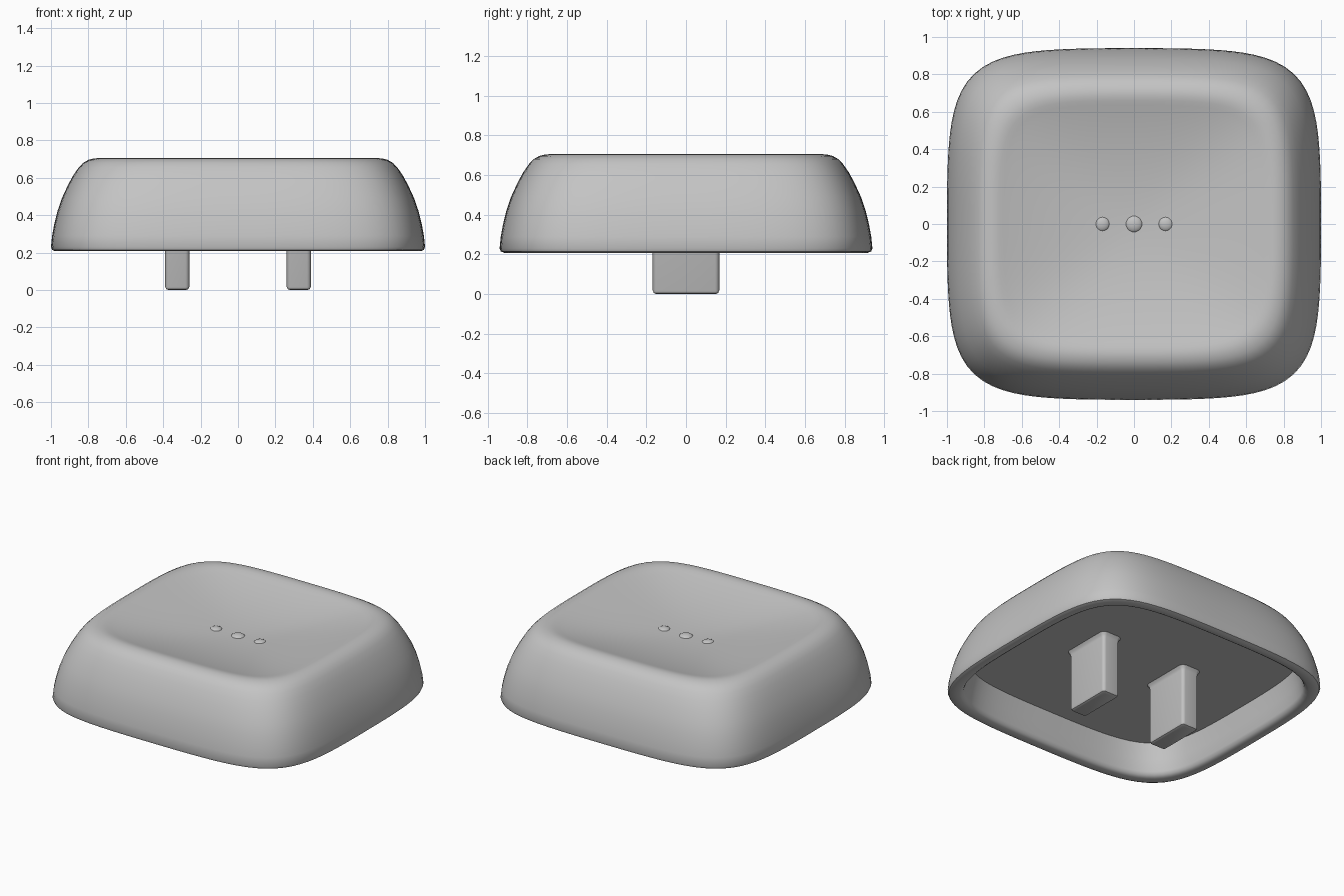
import bpy, bmesh, math
from math import cos, sin, pi, radians

cube = bpy.data.objects.get("Cube")
if cube:
    bpy.data.objects.remove(cube, do_unlink=True)

grey = bpy.data.materials.new("plain grey")
grey.use_nodes = True
colour = (0.55, 0.55, 0.55, 1)
grey.diffuse_color = colour
grey.node_tree.nodes["Principled BSDF"].inputs["Base Color"].default_value = colour


def squircle(a, b, square=1.0, count=128):
    """Bowed square outline with half sizes a and b; square=0 is an ellipse."""
    pts = []
    for i in range(count):
        t = 2 * pi * i / count
        c, s = cos(t), sin(t)
        n = 2 + square * (1.5 + 0.9 * sin(2 * t) ** 2)
        r = (abs(c) ** n + abs(s) ** n) ** (-1 / n)
        pts.append((a * r * c, b * r * s))
    return pts


def rounded_rect(a, b, radius, steps=5):
    """Rectangle outline with arcs at the corners."""
    pts = []
    for k, (sx, sy) in enumerate([(1, 1), (-1, 1), (-1, -1), (1, -1)]):
        for i in range(steps + 1):
            t = pi / 2 * (k + i / steps)
            pts.append((sx * (a - radius) + radius * cos(t),
                        sy * (b - radius) + radius * sin(t)))
    return pts


def loft(name, rings, location=(0, 0, 0)):
    """Skin a list of (outline, z) rings and close both ends."""
    bm = bmesh.new()
    loops = [[bm.verts.new((x, y, z)) for x, y in pts] for pts, z in rings]
    for low, high in zip(loops, loops[1:]):
        for i in range(len(low)):
            j = (i + 1) % len(low)
            bm.faces.new((low[i], low[j], high[j], high[i]))
    bm.faces.new(loops[0][::-1])
    bm.faces.new(loops[-1])
    bmesh.ops.recalc_face_normals(bm, faces=bm.faces)
    finish(name, bm, location)


def finish(name, bm, location):
    mesh = bpy.data.meshes.new(name)
    bm.to_mesh(mesh)
    bm.free()
    mesh.materials.append(grey)
    obj = bpy.data.objects.new(name, mesh)
    obj.location = location
    bpy.context.collection.objects.link(obj)
    bpy.ops.object.select_all(action='DESELECT')
    obj.select_set(True)
    bpy.context.view_layer.objects.active = obj
    bpy.ops.object.shade_smooth_by_angle(angle=radians(40))


# Cap: hollow underside, rounded lip, curved wall and rim as (inset, height)
profile = [(0.12, 0.425), (0.1, 0.32), (0.088, 0.24), (0.08, 0.22),
           (0.062, 0.208), (0.022, 0.208), (0.006, 0.215), (0, 0.23),
           (0.006, 0.29), (0.017, 0.35), (0.034, 0.42), (0.058, 0.49),
           (0.09, 0.56), (0.12, 0.615), (0.148, 0.655), (0.172, 0.68),
           (0.2, 0.696), (0.23, 0.704), (0.255, 0.705), (0.28, 0.701),
           (0.305, 0.694)]
cap_rings = [(squircle(1 - d, 0.94 - d), z) for d, z in profile]

# Dished top continuing inward from the rim
edge_x, edge_y, floor, depth = 0.695, 0.635, 0.605, 0.089
for i in range(1, 20):
    s = 1 - i / 20
    cap_rings.append((squircle(edge_x * s, edge_y * s, s),
                      floor + depth * s * s))
loft("cap", cap_rings)

# Two mounting prongs, flared where they meet the cap
prong = [(-0.018, 0), (-0.006, 0.005), (0, 0.018), (0, 0.395),
         (0.005, 0.412), (0.018, 0.428)]
for side, x in (("left", 0.325), ("right", -0.325)):
    loft(side + "_prong",
         [(rounded_rect(0.065 + d, 0.168 + d, 0.022 + d), z) for d, z in prong],
         (x, 0, 0))

# Three low raised dots, partly sunk into the dish
for name, x, r in (("left_dot", 0.17, 0.04), ("middle_dot", 0, 0.046),
                   ("right_dot", -0.17, 0.04)):
    bm = bmesh.new()
    bmesh.ops.create_uvsphere(bm, u_segments=24, v_segments=16, radius=r)
    bmesh.ops.scale(bm, vec=(1, 1, 0.5), verts=bm.verts)
    finish(name, bm, (x, 0, floor - 0.008 + depth * (x / edge_x) ** 2))
